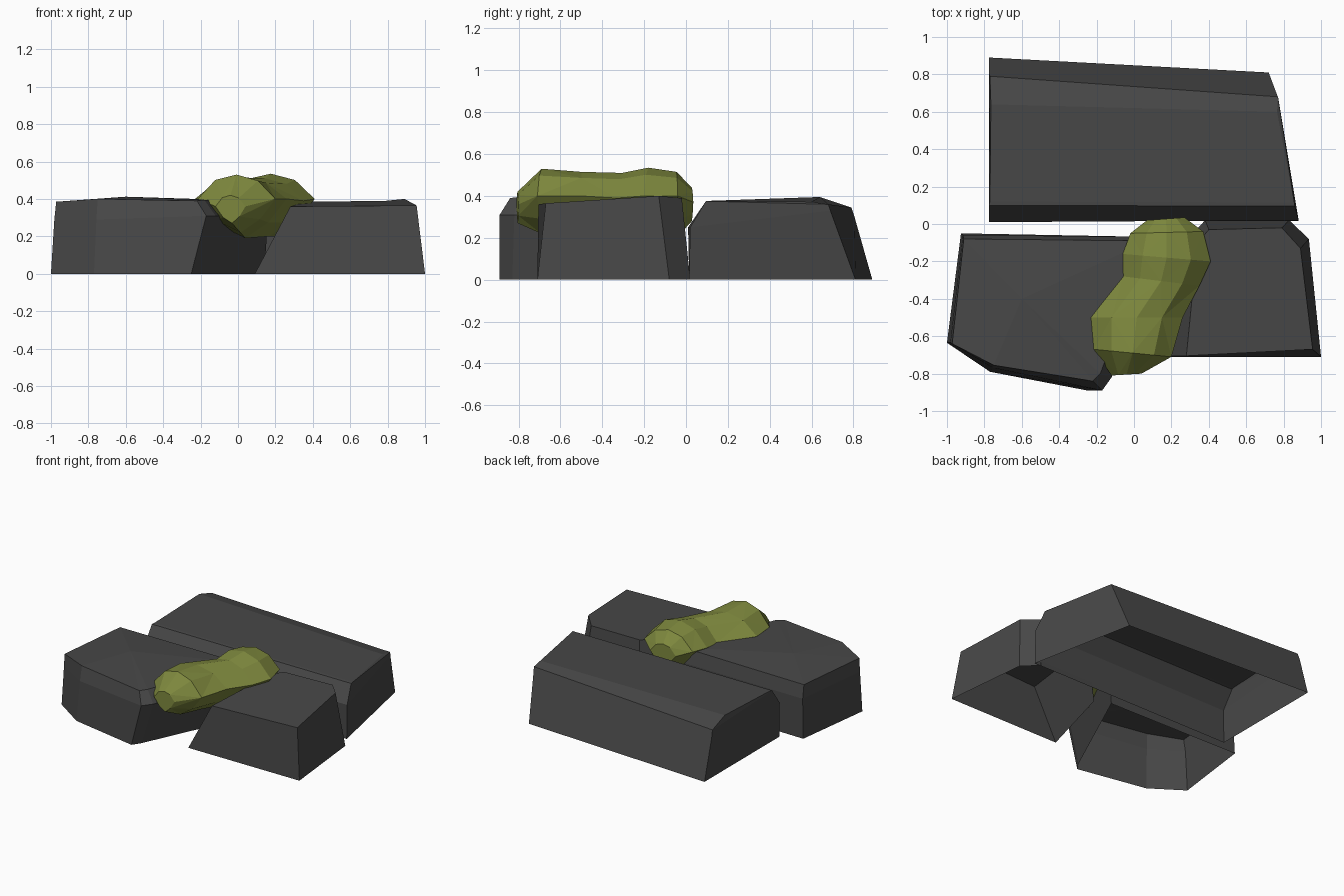
import bpy, bmesh
from mathutils import Vector

if "Cube" in bpy.data.objects:
    bpy.data.objects.remove(bpy.data.objects["Cube"])


def material(name, rgb):
    m = bpy.data.materials.new(name)
    m.diffuse_color = (*rgb, 1)
    m.use_nodes = True
    m.node_tree.nodes["Principled BSDF"].inputs["Base Color"].default_value = m.diffuse_color
    return m


def loft(name, rings, mat, close_start, close_end, triangulate=False):
    """Skin a list of equal-length vertex rings."""
    bm = bmesh.new()
    loops = [[bm.verts.new(p) for p in ring] for ring in rings]
    n = len(loops[0])
    for k, (a, b) in enumerate(zip(loops, loops[1:])):
        for i in range(n):
            j = (i + 1) % n
            if not triangulate:
                bm.faces.new((a[i], a[j], b[j], b[i]))
            elif (i + k) % 2:
                bm.faces.new((a[i], a[j], b[j]))
                bm.faces.new((a[i], b[j], b[i]))
            else:
                bm.faces.new((a[i], a[j], b[i]))
                bm.faces.new((a[j], b[j], b[i]))
    if close_start:
        bm.faces.new(loops[0][::-1])
    if close_end:
        bm.faces.new(loops[-1])
    bmesh.ops.remove_doubles(bm, verts=bm.verts, dist=0.0005)
    bmesh.ops.recalc_face_normals(bm, faces=bm.faces)
    me = bpy.data.meshes.new(name)
    bm.to_mesh(me)
    bm.free()
    me.materials.append(mat)
    ob = bpy.data.objects.new(name, me)
    bpy.context.collection.objects.link(ob)
    return ob


stone = material("dark stone", (0.064, 0.064, 0.064))
moss = material("moss green", (0.21, 0.25, 0.048))


def ground(pts):
    return [(x, y, 0) for x, y in pts]


# Stones are open underneath: bottom ring, shoulder ring, top ring
loft("back_stone", [
    ground([(-.775, .015), (.88, .015), (.72, .81), (-.775, .89)]),
    [(-.775, .01, .25), (.88, .02, .25), (.765, .69, .33), (-.775, .805, .30)],
    [(-.775, .10, .375), (.86, .095, .375), (.77, .68, .36), (-.77, .79, .345)],
    [(-.77, .12, .377), (.855, .115, .377), (.765, .60, .372), (-.765, .64, .395)],
], stone, False, True)

loft("left_stone", [
    ground([(-.925, -.05), (-1, -.635), (-.77, -.79), (-.25, -.89),
            (-.21, -.83), (.14, -.07)]),
    [(-.915, -.058, .29), (-.982, -.633, .29), (-.757, -.768, .29),
     (-.17, -.89, .31), (-.12, -.82, .31), (.16, -.07, .29)],
    [(-.91, -.08, .385), (-.972, -.64, .385), (-.75, -.755, .40),
     (-.22, -.84, .39), (-.18, -.80, .395), (.08, -.09, .39)],
    [(-.6, -.4, .412)] * 6,
], stone, False, False)

loft("right_stone", [
    ground([(.09, -.71), (1, -.71), (.935, -.08), (.83, .02), (.38, .02),
            (.25, -.12)]),
    [(.28, -.705, .36), (.955, -.67, .365), (.89, -.13, .40),
     (.79, -.02, .39), (.40, -.03, .385), (.34, -.10, .38)],
], stone, False, True)

# Moss clump: left edge, right edge, top, middle and bottom height per slice
slices = [
    ((-.12, -.81), (.04, -.80), .42, .36, .27),
    ((-.215, -.67), (.20, -.71), .53, .40, .22),
    ((-.23, -.50), (.26, -.50), .515, .40, .19),
    ((-.06, -.28), (.35, -.33), .51, .39, .20),
    ((-.06, -.16), (.41, -.20), .535, .40, .20),
    ((-.02, -.05), (.37, -.04), .515, .40, .20),
    ((.07, .02), (.27, .035), .44, .37, .28),
]
section = [(-1, 0), (-.55, .78), (0, 1), (.55, .75), (1, 0),
           (.6, -.6), (.1, -1), (-.5, -.65)]
rings = []
for left, right, top, mid, low in slices:
    l, r = Vector(left), Vector(right)
    ring = []
    for u, h in section:
        p = (l + r) / 2 + (r - l) / 2 * u
        ring.append((p.x, p.y, mid + h * (top - mid if h > 0 else mid - low)))
    rings.append(ring)
loft("moss_clump", rings, moss, True, True, triangulate=True)
